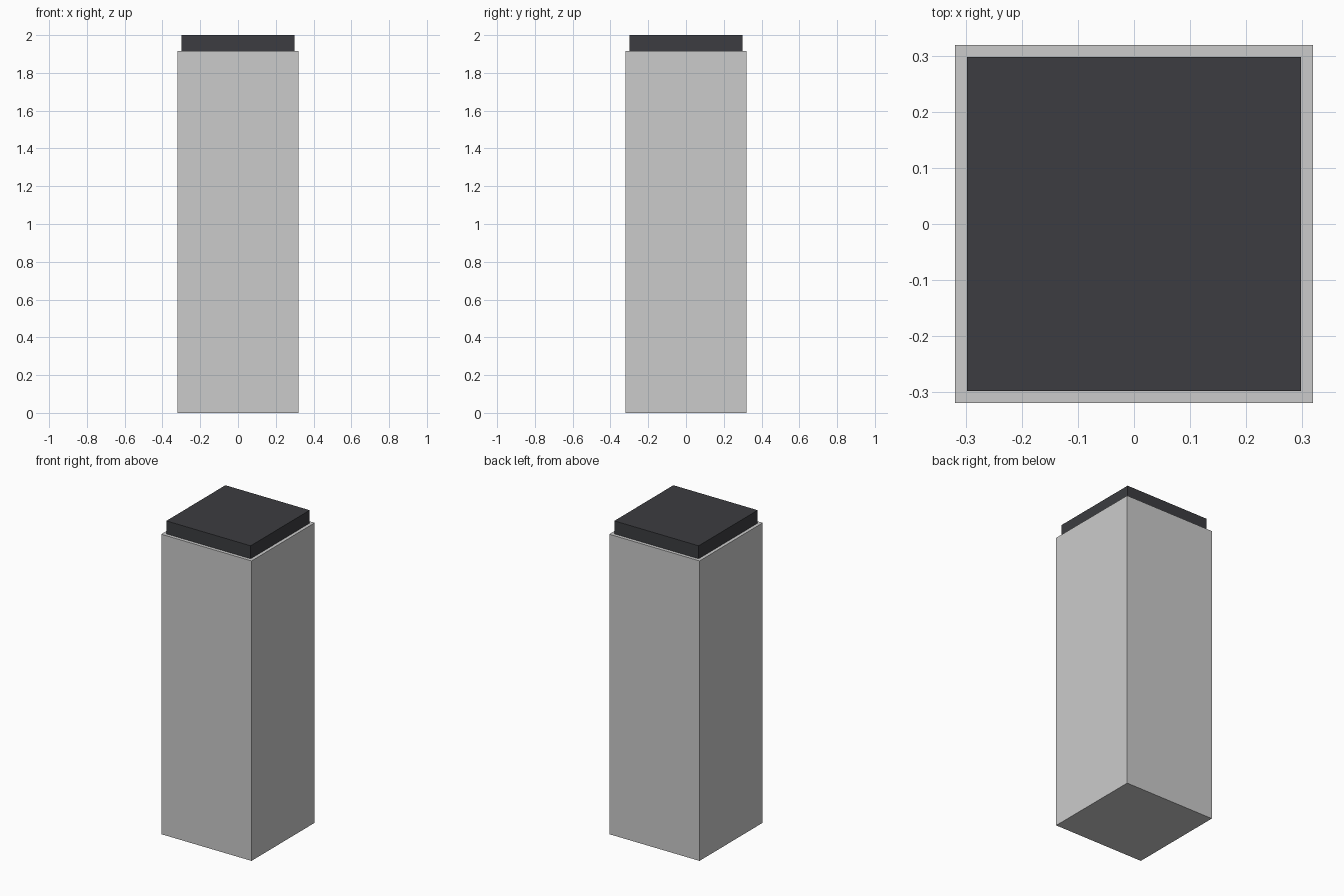
import bpy

if "Cube" in bpy.data.objects:
    bpy.data.objects.remove(bpy.data.objects["Cube"])


def box(name, half_width, z0, z1, color=None):
    """Square block centred on the z axis between two heights."""
    bpy.ops.mesh.primitive_cube_add(size=1, location=(0, 0, (z0 + z1) / 2))
    obj = bpy.context.object
    obj.name = name
    obj.scale = (2 * half_width, 2 * half_width, z1 - z0)
    bpy.ops.object.transform_apply(location=False, rotation=False, scale=True)
    if color:
        mat = bpy.data.materials.new(name + "_material")
        mat.diffuse_color = color
        mat.use_nodes = True
        mat.node_tree.nodes["Principled BSDF"].inputs["Base Color"].default_value = mat.diffuse_color
        obj.data.materials.append(mat)
    return obj


# Tall square pillar body
box("pillar_body", 0.319, 0.0, 1.917)

# Dark inset cap on top
box("top_cap", 0.298, 1.917, 2.0, (0.045, 0.046, 0.052, 1))
